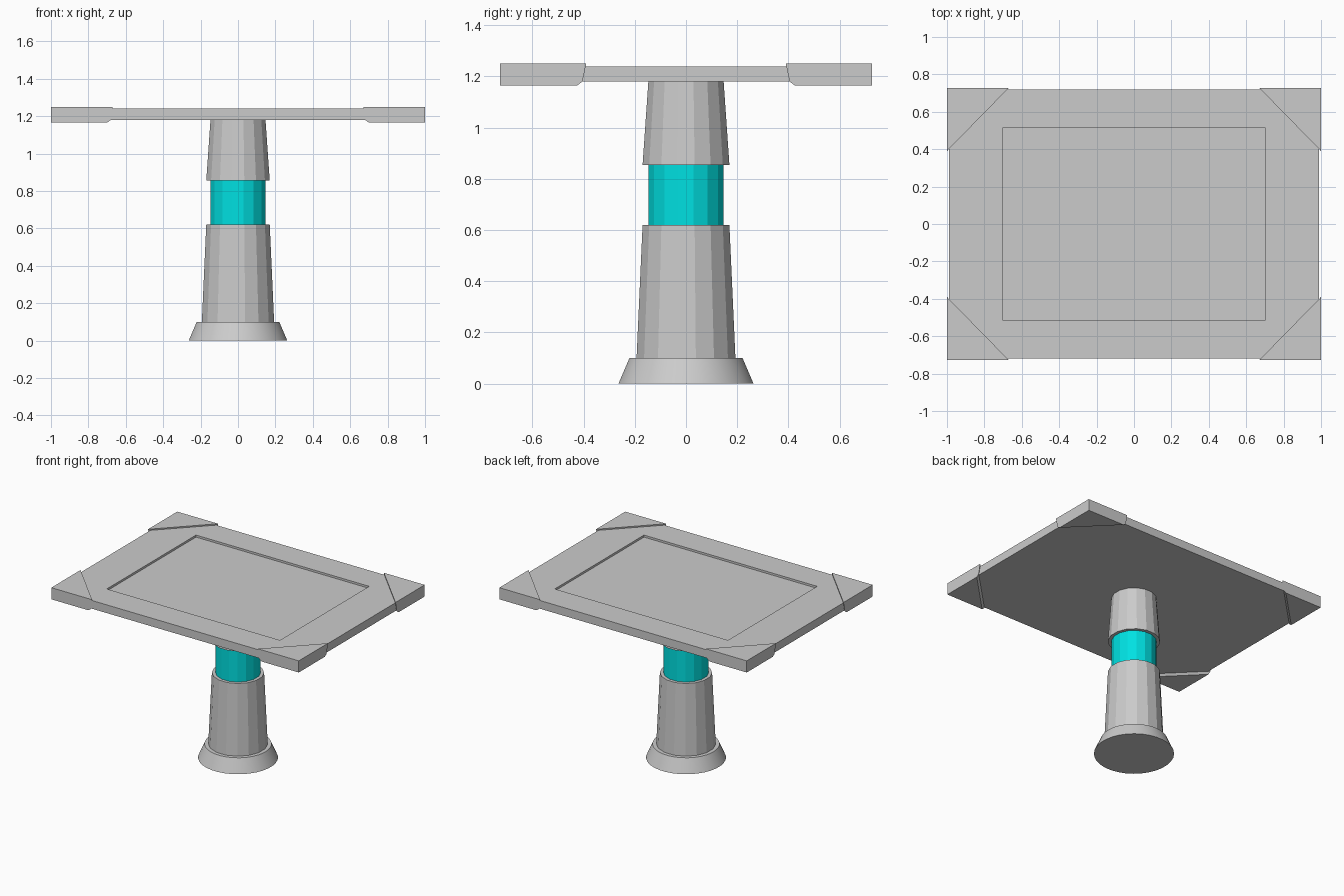
import bpy, bmesh
from math import pi, radians

if "Cube" in bpy.data.objects:
    bpy.data.objects.remove(bpy.data.objects["Cube"])


def new_object(name, bm):
    bmesh.ops.recalc_face_normals(bm, faces=bm.faces)
    mesh = bpy.data.meshes.new(name)
    bm.to_mesh(mesh)
    bm.free()
    obj = bpy.data.objects.new(name, mesh)
    bpy.context.scene.collection.objects.link(obj)
    return obj


def tapered_cylinder(name, r_bottom, r_top, z0, z1, sides):
    bpy.ops.mesh.primitive_cone_add(vertices=sides, radius1=r_bottom, radius2=r_top,
                                    depth=z1 - z0, location=(0, 0, (z0 + z1) / 2),
                                    rotation=(0, 0, pi / sides))
    obj = bpy.context.object
    obj.name = name
    return obj


# Flared foot, smooth around its side
foot = tapered_cylinder("foot", 0.265, 0.222, 0, 0.10, 32)
bpy.ops.object.shade_smooth_by_angle(angle=radians(30))

# Faceted column: two tapered sleeves around a coloured core
tapered_cylinder("lower_column", 0.197, 0.173, 0.10, 0.62, 16)
core = tapered_cylinder("column_core", 0.150, 0.150, 0.62, 0.855, 16)
tapered_cylinder("upper_column", 0.173, 0.150, 0.855, 1.18, 16)

cyan = bpy.data.materials.new("cyan")
cyan.diffuse_color = (0.0, 0.75, 0.76, 1)
cyan.use_nodes = True
cyan.node_tree.nodes["Principled BSDF"].inputs["Base Color"].default_value = cyan.diffuse_color
core.data.materials.append(cyan)

# Table top slab with a shallow recessed panel
bm = bmesh.new()
bmesh.ops.create_cube(bm, size=1)
for v in bm.verts:
    v.co = (v.co.x * 1.98, v.co.y * 1.44, 1.21 + v.co.z * 0.06)
bm.normal_update()
top = max(bm.faces, key=lambda f: f.normal.z)
bmesh.ops.inset_region(bm, faces=[top], thickness=0.2)
for v in top.verts:
    v.co.x = 0.70 if v.co.x > 0 else -0.70
    v.co.y = 0.515 if v.co.y > 0 else -0.515
panel = bmesh.ops.extrude_discrete_faces(bm, faces=[top])["faces"][0]
for v in panel.verts:
    v.co.z -= 0.015
new_object("table_top", bm)

# Triangular corner caps; the inner side slopes slightly toward the underside
for sx, x_name in ((-1, "left"), (1, "right")):
    for sy, y_name in ((-1, "front"), (1, "back")):
        bm = bmesh.new()
        rings = []
        for z, cut_x, cut_y in ((1.165, 0.70, 0.425), (1.18, 0.68, 0.405), (1.25, 0.67, 0.39)):
            rings.append([bm.verts.new((sx * x, sy * y, z))
                          for x, y in ((1.0, 0.727), (cut_x, 0.727), (1.0, cut_y))])
        bm.faces.new(rings[0])
        bm.faces.new(rings[-1])
        for a, b in zip(rings, rings[1:]):
            for i in range(3):
                j = (i + 1) % 3
                bm.faces.new((a[i], a[j], b[j], b[i]))
        new_object(f"{y_name}_{x_name}_corner", bm)
